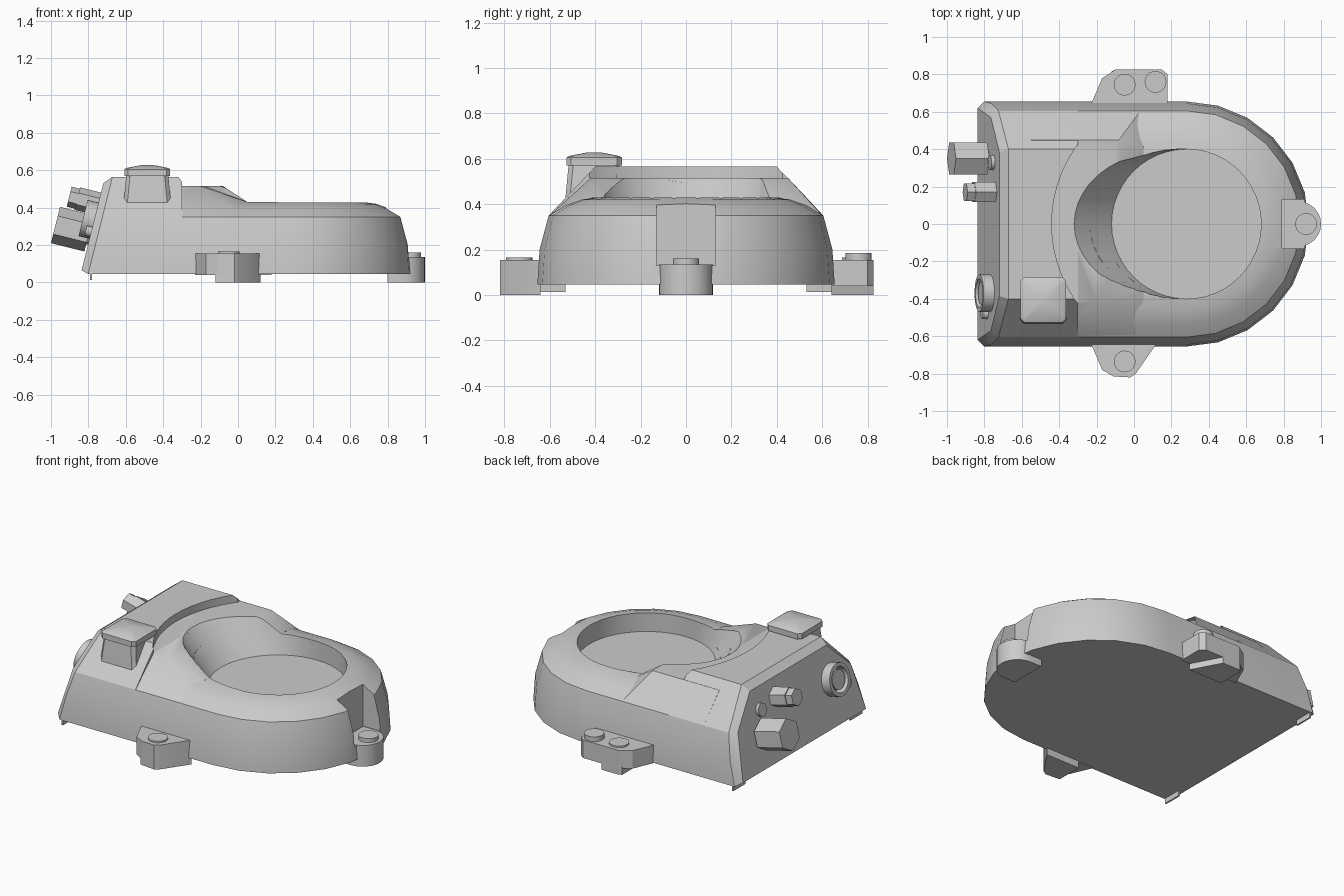
import bpy, bmesh, math
from mathutils import Vector, Matrix

if "Cube" in bpy.data.objects:
    bpy.data.objects.remove(bpy.data.objects["Cube"], do_unlink=True)

grey = bpy.data.materials.new("plain_grey")
grey.use_nodes = True
GREY = (0.6, 0.6, 0.6, 1)
grey.diffuse_color = GREY
grey.node_tree.nodes["Principled BSDF"].inputs["Base Color"].default_value = GREY

PIT_X = 0.28      # centre of the round end and its recess
SLOPE = 0.25      # lean of the connector face
parts = []


def finish(name, bm):
    bmesh.ops.recalc_face_normals(bm, faces=bm.faces)
    mesh = bpy.data.meshes.new(name)
    bm.to_mesh(mesh)
    bm.free()
    mesh.materials.append(grey)
    obj = bpy.data.objects.new(name, mesh)
    bpy.context.collection.objects.link(obj)
    parts.append(obj)
    return obj


def loft(name, rings):
    """Skin a stack of equal-length point rings and cap both ends."""
    bm = bmesh.new()
    rows = [[bm.verts.new(p) for p in ring] for ring in rings]
    n = len(rows[0])
    for a, b in zip(rows, rows[1:]):
        for i in range(n):
            j = (i + 1) % n
            bm.faces.new((a[i], a[j], b[j], b[i]))
    bm.faces.new(rows[0][::-1])
    bm.faces.new(rows[-1])
    return finish(name, bm)


def hull(name, points):
    bm = bmesh.new()
    for p in points:
        bm.verts.new(p)
    out = bmesh.ops.convex_hull(bm, input=bm.verts)
    junk = {g for g in out["geom_interior"] + out["geom_unused"]
            if isinstance(g, bmesh.types.BMVert)}
    bmesh.ops.delete(bm, geom=list(junk), context='VERTS')
    bmesh.ops.dissolve_limit(bm, angle_limit=0.01, verts=bm.verts, edges=bm.edges)
    return finish(name, bm)


def prism(name, outline, z0, z1):
    return loft(name, [[(x, y, z) for x, y in outline] for z in (z0, z1)])


def box(name, x0, x1, y0, y1, z0, z1):
    return prism(name, [(x0, y0), (x1, y0), (x1, y1), (x0, y1)], z0, z1)


def cylinder(name, base, axis, r, length, sides=24):
    axis = Vector(axis).normalized()
    turn = axis.to_track_quat('Z', 'Y').to_matrix().to_4x4()
    bm = bmesh.new()
    bmesh.ops.create_cone(bm, cap_ends=True, segments=sides, radius1=r, radius2=r,
                          depth=length,
                          matrix=Matrix.Translation(Vector(base) + axis * length / 2) @ turn)
    return finish(name, bm)


def cut(obj, cutter):
    mod = obj.modifiers.new("cut", 'BOOLEAN')
    mod.operation = 'DIFFERENCE'
    mod.solver = 'EXACT'
    mod.object = cutter
    bpy.context.view_layer.objects.active = obj
    bpy.ops.object.modifier_apply(modifier=mod.name)


def discard(cutter):
    parts.remove(cutter)
    bpy.data.objects.remove(cutter, do_unlink=True)


def face_x(z):
    return -0.835 + (z - 0.07) * SLOPE


# Rounded housing: straight sides running into a half-round end
def housing_ring(z, r):
    arc = [math.radians(-90 + 15 * i) for i in range(13)]
    ring = [(PIT_X + r * math.cos(a), r * math.sin(a), z) for a in arc]
    return ring + [(-0.6, r, z), (-0.6, -r, z)]


housing = loft("round_housing", [housing_ring(z, r) for z, r in (
    (0.045, 0.655), (0.2, 0.645), (0.35, 0.605), (0.395, 0.53),
    (0.42, 0.46), (0.43, 0.39))])

# Raised block with the leaning, chamfered connector face
section = [(0.655, 0.045), (0.645, 0.2), (0.605, 0.35), (0.4, 0.565)]
points = []
for side in (-1, 1):
    for y, z in section:
        points.append((-0.3, side * y, z))
        points.append((face_x(z) + 0.04, side * y, z))
    for y, z in ((0.62, 0.065), (0.57, 0.35), (0.385, 0.53)):
        points.append((face_x(z), side * y, z))
block = hull("raised_block", points)

# Lower shoulder between the block and the round end
points = []
for side, end, y in ((-1, -0.2, 0.42), (1, -0.08, 0.45)):
    points += [(-0.55, side * y, 0.515), (end, side * y, 0.515),
               (0.05, side * 0.41, 0.43), (0.03, side * 0.6, 0.35),
               (-0.55, side * 0.605, 0.35)]
shoulder = hull("shoulder", points)

# Curved step in the top of the block
step = cylinder("step_cutter", (PIT_X, 0, 0.515), (0, 0, 1), 0.72, 0.2, 64)
cut(block, step)
discard(step)


# Round recess, vertical at the round end and flared toward the block
def pit_ring(z, flare_x, flare_y):
    ring = []
    for i in range(48):
        c, s = math.cos(math.tau * i / 48), math.sin(math.tau * i / 48)
        wide = c < -0.01
        ring.append((PIT_X + c * (flare_x if wide else 0.4),
                     s * (0.4 + (flare_y - 0.4) * max(0, -c)), z))
    return ring


pit = loft("pit_cutter", [pit_ring(0.31, 0.4, 0.4), pit_ring(0.515, 0.6, 0.43),
                          pit_ring(0.7, 0.6, 0.43)])
for obj in (housing, block, shoulder):
    cut(obj, pit)
discard(pit)

# Notch above the end lug
notch = box("notch_cutter", 0.79, 1.1, -0.13, 0.13, 0.13, 0.6)
cut(housing, notch)
discard(notch)

# Mounting lugs
end_arc = [math.radians(-90 + 15 * i) for i in range(13)]
prism("end_lug", [(0.8, -0.12)]
      + [(0.88 + 0.12 * math.cos(a), 0.12 * math.sin(a)) for a in end_arc]
      + [(0.8, 0.12)], 0, 0.135)
prism("front_lug", [(-0.23, -0.64), (-0.17, -0.78), (-0.11, -0.815), (-0.02, -0.82),
                    (0.01, -0.8), (0.12, -0.64)], 0.04, 0.155)
prism("front_lug_foot", [(-0.12, -0.64), (-0.12, -0.81), (-0.02, -0.82),
                         (0.01, -0.8), (0.12, -0.64)], 0, 0.05)
prism("back_lug", [(-0.23, 0.64), (-0.17, 0.78), (-0.1, 0.825), (0.15, 0.825),
                   (0.18, 0.8), (0.18, 0.64)], 0.04, 0.155)
prism("back_lug_foot", [(-0.12, 0.64), (-0.12, 0.815), (-0.1, 0.825), (0.02, 0.825),
                        (0.12, 0.64)], 0, 0.05)

# Bolt heads
for name, x, y, top in (("end_bolt", 0.92, 0, 0.16), ("front_bolt", -0.05, -0.735, 0.165),
                        ("back_bolt", -0.05, 0.745, 0.165),
                        ("back_side_bolt", 0.115, 0.76, 0.185)):
    cylinder(name, (x, y, 0.1), (0, 0, 1), 0.058, top - 0.1)

# Small lips under the connector face
for name, y0 in (("left_lip", 0.53), ("right_lip", -0.65)):
    box(name, -0.79, -0.78, y0, y0 + 0.12, 0.012, 0.06)


# Square cap on the block
def square_ring(z, h, c=0.02):
    corners = [(h, c - h), (h, h - c), (h - c, h), (c - h, h),
               (-h, h - c), (-h, c - h), (c - h, -h), (h - c, -h)]
    return [(-0.485 + x, -0.405 + y, z) for x, y in corners]


loft("cap_stem", [square_ring(0.41, 0.128), square_ring(0.575, 0.112)])
loft("cap_top", [square_ring(0.57, 0.122), square_ring(0.605, 0.122),
                 square_ring(0.612, 0.112), square_ring(0.628, 0.03, 0.008)])

# Fittings standing square to the connector face
normal = Vector((-1, 0, SLOPE)).normalized()


def fitting(name, y, z, r, start, end, sides=24):
    base = Vector((face_x(z), y, z)) + normal * start
    return cylinder(name, base, normal, r, end - start, sides)


fitting("large_hex_stem", 0.35, 0.26, 0.06, -0.03, 0.05)
fitting("large_hex", 0.35, 0.26, 0.1, 0.01, 0.194, 6)
fitting("small_hex", 0.17, 0.42, 0.062, -0.02, 0.115, 6)
fitting("small_hex_tip", 0.17, 0.42, 0.055, 0.11, 0.16, 6)
fitting("upper_stud", 0.33, 0.4, 0.04, -0.02, 0.02)
fitting("lower_stud", -0.48, 0.27, 0.028, -0.02, 0.03)
socket = fitting("socket_ring", -0.37, 0.33, 0.1, -0.02, 0.06, 32)
bore = fitting("bore_cutter", -0.37, 0.33, 0.078, 0.005, 0.2, 32)
cut(socket, bore)
discard(bore)
fitting("socket_core", -0.37, 0.33, 0.06, 0, 0.05)

# Smooth shading with crisp edges
bpy.ops.object.select_all(action='DESELECT')
for obj in parts:
    obj.select_set(True)
bpy.context.view_layer.objects.active = parts[0]
bpy.ops.object.shade_smooth_by_angle(angle=math.radians(25))
